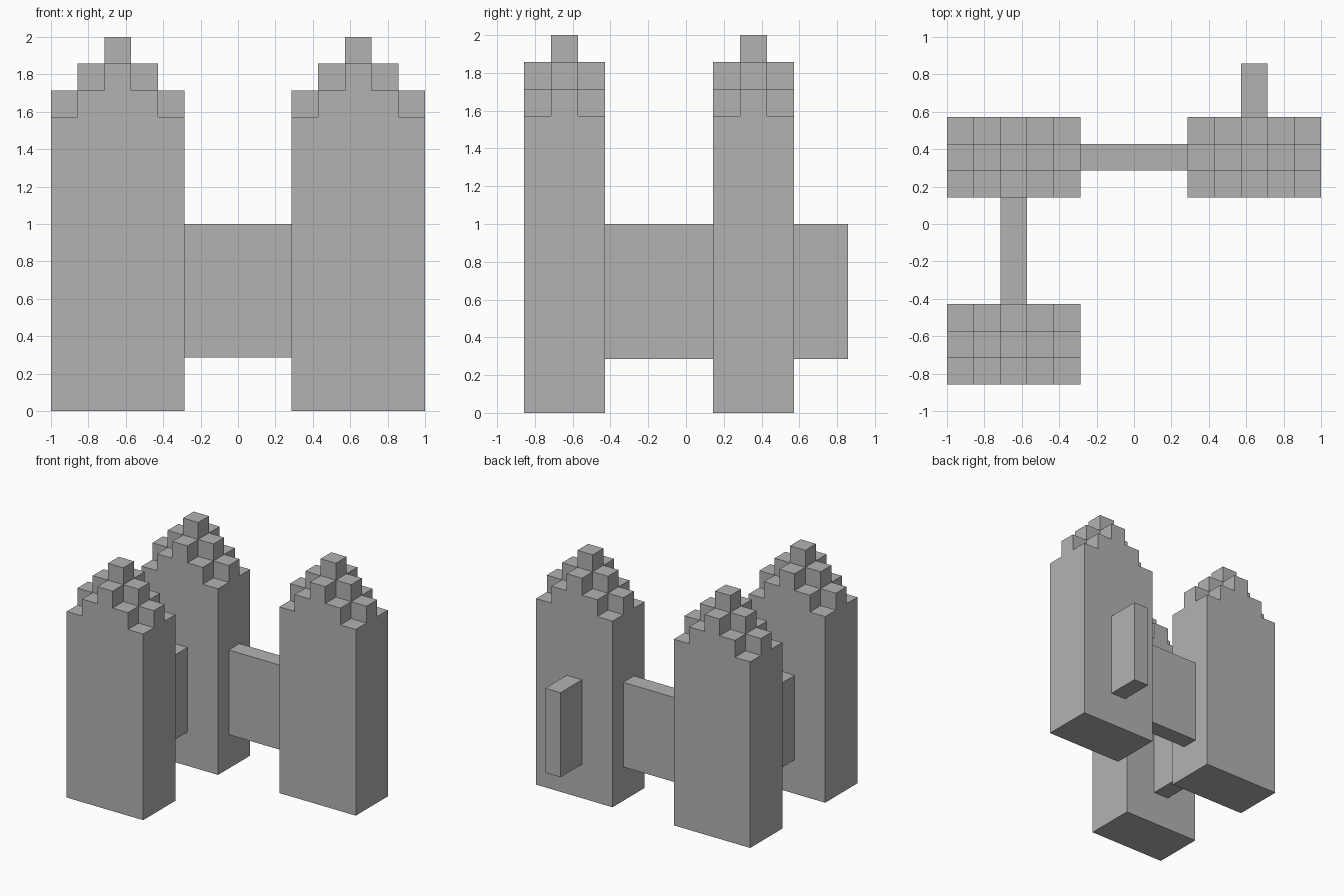
import bpy
import bmesh

U = 1 / 7          # one block of the stepped grid
SHOULDER = 11      # height in blocks where the stepped roofs begin

cube = bpy.data.objects.get("Cube")
if cube:
    bpy.data.objects.remove(cube, do_unlink=True)

stone = bpy.data.materials.new("grey stone")
stone.use_nodes = True
colour = (0.45, 0.45, 0.45, 1)
stone.diffuse_color = colour
stone.node_tree.nodes["Principled BSDF"].inputs["Base Color"].default_value = colour


def finish(name, bm):
    bmesh.ops.scale(bm, vec=(U, U, U), verts=bm.verts)
    bmesh.ops.remove_doubles(bm, verts=bm.verts, dist=0.0001)
    mesh = bpy.data.meshes.new(name)
    bm.to_mesh(mesh)
    bm.free()
    mesh.materials.append(stone)
    obj = bpy.data.objects.new(name, mesh)
    bpy.context.collection.objects.link(obj)
    return obj


def add_box(bm, low, high):
    verts = bmesh.ops.create_cube(bm, size=1)["verts"]
    for v in verts:
        for i in range(3):
            v.co[i] = high[i] if v.co[i] > 0 else low[i]
    return verts


def quad(bm, *points):
    bm.faces.new([bm.verts.new(p) for p in points])


def roof_height(i, j):
    """Pyramid of blocks: each step away from the centre drops one block."""
    if abs(i) > 2 or abs(j) > 1:
        return SHOULDER
    return SHOULDER + 3 - abs(i) - abs(j)


def tower(name, cx, cy):
    bm = bmesh.new()
    # Shaft, open at the top where the stepped roof covers it
    add_box(bm, (cx - 2.5, cy - 1.5, 0), (cx + 2.5, cy + 1.5, SHOULDER))
    bm.faces.ensure_lookup_table()
    top = [f for f in bm.faces if f.calc_center_median().z > SHOULDER - 0.1]
    bmesh.ops.delete(bm, geom=top, context='FACES_ONLY')
    # Stepped roof: block tops and the risers between them
    for i in range(-2, 3):
        for j in range(-1, 2):
            x, y, h = cx + i, cy + j, roof_height(i, j)
            corners = [(x + a / 2, y + b / 2)
                       for a, b in ((-1, -1), (1, -1), (1, 1), (-1, 1))]
            quad(bm, *[(*c, h) for c in corners])
            for k, (di, dj) in enumerate(((0, -1), (1, 0), (0, 1), (-1, 0))):
                low = roof_height(i + di, j + dj)
                if low < h:
                    a, b = corners[k], corners[(k + 1) % 4]
                    quad(bm, (*a, low), (*b, low), (*b, h), (*a, h))
    return finish(name, bm)


def wall(name, x0, x1, y0, y1):
    bm = bmesh.new()
    add_box(bm, (x0, y0, 2), (x1, y1, 7))
    return finish(name, bm)


# Three towers
tower("back_right_tower", -4.5, 2.5)
tower("back_left_tower", 4.5, 2.5)
tower("front_right_tower", -4.5, -4.5)

# Raised walls between the towers, and a short stub at the back
wall("cross_wall", -2, 2, 2, 3)
wall("side_wall", -5, -4, -3, 1)
wall("back_stub_wall", 4, 5, 4, 6)
